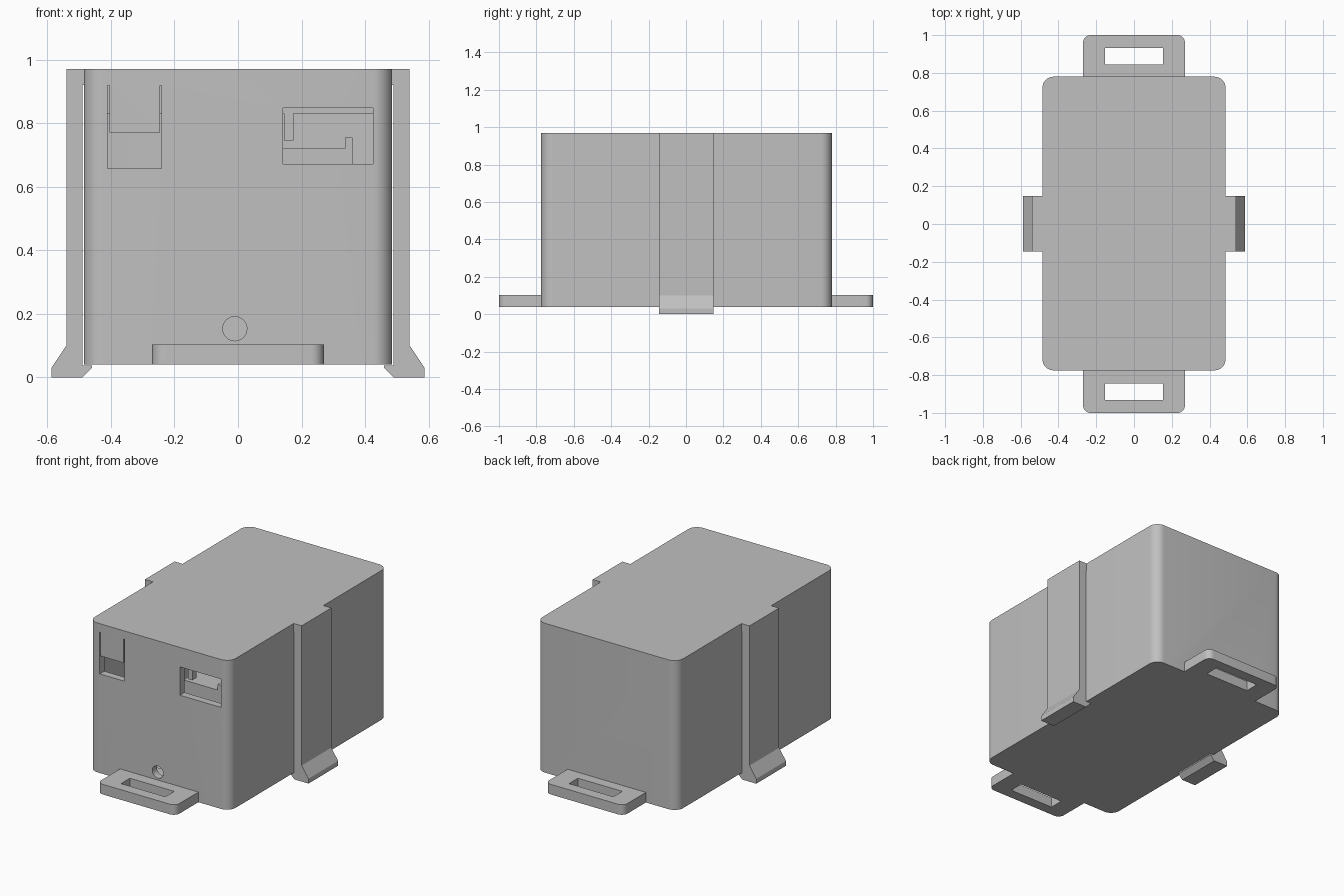
import bpy, bmesh, math
from mathutils import Vector

if "Cube" in bpy.data.objects:
    bpy.data.objects.remove(bpy.data.objects["Cube"])

# Single plain plastic colour
grey = bpy.data.materials.new("grey plastic")
grey.use_nodes = True
tone = (0.53, 0.53, 0.53, 1)
grey.diffuse_color = tone
grey.node_tree.nodes["Principled BSDF"].inputs["Base Color"].default_value = tone


def prism(name, profile, direction):
    """Extrude a closed 3D outline along a direction."""
    bm = bmesh.new()
    face = bm.faces.new([bm.verts.new(p) for p in profile])
    moved = bmesh.ops.extrude_face_region(bm, geom=[face])
    verts = [g for g in moved["geom"] if isinstance(g, bmesh.types.BMVert)]
    bmesh.ops.translate(bm, verts=verts, vec=Vector(direction))
    bmesh.ops.recalc_face_normals(bm, faces=bm.faces)
    mesh = bpy.data.meshes.new(name)
    bm.to_mesh(mesh)
    bm.free()
    mesh.materials.append(grey)
    obj = bpy.data.objects.new(name, mesh)
    bpy.context.collection.objects.link(obj)
    return obj


def slab(name, x, y, z, radius=0.0, steps=8):
    """Box given by (low, high) ranges, with rounded vertical corners."""
    outline = []
    corners = [(x[1], y[1]), (x[0], y[1]), (x[0], y[0]), (x[1], y[0])]
    for i, (cx, cy) in enumerate(corners):
        if not radius:
            outline.append((cx, cy, z[0]))
            continue
        ox = cx - math.copysign(radius, cx)
        oy = cy - math.copysign(radius, cy)
        for k in range(steps + 1):
            a = (i + k / steps) * math.pi / 2
            outline.append((ox + radius * math.cos(a), oy + radius * math.sin(a), z[0]))
    return prism(name, outline, (0, 0, z[1] - z[0]))


def activate(obj):
    bpy.ops.object.select_all(action="DESELECT")
    obj.select_set(True)
    bpy.context.view_layer.objects.active = obj


def combine(obj, other, operation="DIFFERENCE"):
    mod = obj.modifiers.new(operation.lower(), "BOOLEAN")
    mod.operation = operation
    mod.solver = "EXACT"
    mod.object = other
    activate(obj)
    bpy.ops.object.modifier_apply(modifier=mod.name)
    bpy.data.objects.remove(other)


# Hollow case
case = slab("case", (-0.485, 0.485), (-0.775, 0.78), (0.04, 0.97), 0.06)
combine(case, slab("cavity", (-0.44, 0.44), (-0.73, 0.735), (0.09, 0.92), 0.02))

# Front openings: connector window, then slots that free a flexible button tongue
front = (-0.85, -0.7)
combine(case, slab("window", (0.142, 0.425), front, (0.672, 0.848)))
combine(case, slab("button_window", (-0.41, -0.24), front, (0.657, 0.77)))
for left, right in ((-0.41, -0.404), (-0.246, -0.24)):
    combine(case, slab("tongue_slot", (left, right), front, (0.72, 0.919)))

# Round front hole
ring = []
for k in range(32):
    a = k * math.tau / 32
    ring.append((-0.01 + 0.038 * math.cos(a), -0.85, 0.153 + 0.038 * math.sin(a)))
combine(case, prism("round_hole", ring, (0, 0.15, 0)))

# Strap lugs joined to both ends
for end in (-1, 1):
    span = sorted((end * 0.72, end * 1.0))
    lug = slab("lug", (-0.27, 0.27), span, (0.04, 0.103), 0.04)
    slot = sorted((end * 0.845, end * 0.933))
    combine(lug, slab("strap_slot", (-0.153, 0.153), slot, (0, 0.2)))
    combine(case, lug, "UNION")

# Snap clips hanging from the top edge on both sides
clip_profile = [(0.48, 0.97), (0.54, 0.97), (0.54, 0.1), (0.587, 0.03), (0.587, 0),
                (0.49, 0), (0.46, 0.03), (0.46, 0.038), (0.489, 0.038),
                (0.489, 0.92), (0.48, 0.92)]
for side, name in ((1, "left_clip"), (-1, "right_clip")):
    prism(name, [(side * x, -0.145, z) for x, z in clip_profile], (0, 0.292, 0))

# Inner carrier seen through the window
slab("carrier_block", (0.1, 0.36), (-0.68, -0.3), (0.09, 0.72))
slab("carrier_rim", (0.336, 0.36), (-0.68, -0.3), (0.72, 0.755))
slab("carrier_post", (0.145, 0.175), (-0.7, -0.66), (0.745, 0.83))
slab("carrier_rail", (-0.435, 0.435), (-0.7, -0.66), (0.83, 0.92))

for obj in bpy.context.collection.objects:
    if obj.type == "MESH":
        activate(obj)
        bpy.ops.object.shade_smooth_by_angle(angle=math.radians(30))
